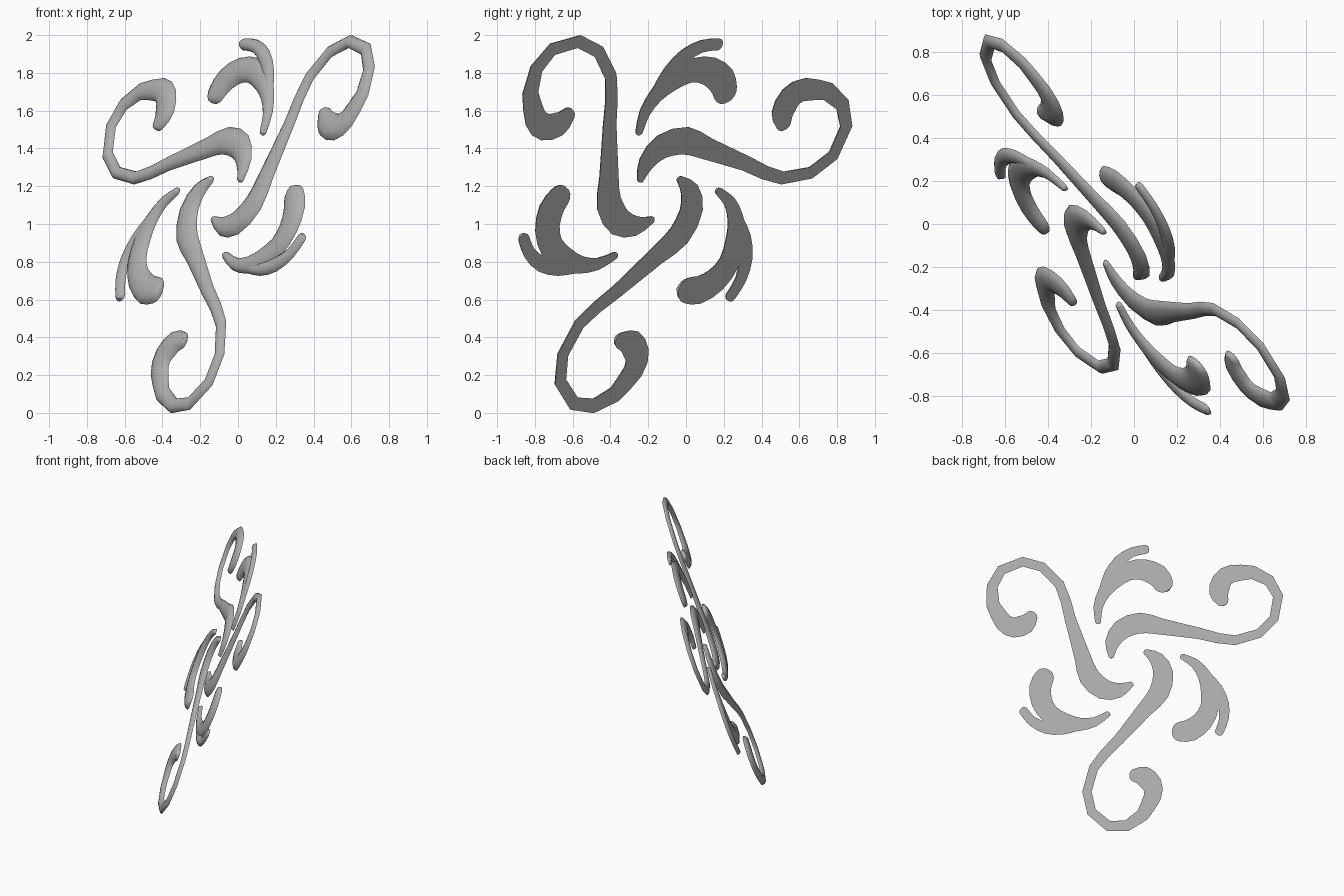
import bpy
import bmesh
import math
from mathutils import Matrix, Vector

cube = bpy.data.objects.get("Cube")
if cube:
    bpy.data.objects.remove(cube, do_unlink=True)

grey = bpy.data.materials.new("plain_grey")
grey.use_nodes = True
colour = (0.42, 0.42, 0.42, 1)
grey.diffuse_color = colour
grey.node_tree.nodes["Principled BSDF"].inputs["Base Color"].default_value = colour

# Tilted plane of the ornament: flat back along +w, rounded face along -w
w = Vector((1.336, 1, -0.606)).normalized()
u = Vector((0, 0, 1)).cross(w).normalized()
v = w.cross(u)
plane = Matrix((u, v, w)).transposed().to_4x4()
plane.translation = (-0.081, -0.149, 1.163)

# Spines in the plane: across, up, half width
ARM_ROOT = [(-.131, .077, .022), (-.115, .172, .055), (-.039, .263, .075),
            (.104, .296, .077), (.261, .251, .06), (.538, .168, .042)]
ARM_LOOP = [(.678, .116, .038), (.805, .085, .036), (.986, .115, .035),
            (1.108, .212, .036), (1.152, .375, .038), (1.095, .499, .042)]
ARM_HOOK = [(.978, .573, .05), (.823, .584, .066), (.741, .539, .075),
            (.713, .454, .074), (.732, .393, .05)]
LEAF = [(-.209, .343, .022), (-.2, .45, .035), (-.15, .55, .048),
        (-.068, .635, .066), (.048, .692, .07), (.164, .688, .078),
        (.26, .635, .083), (.304, .566, .074)]
SPRIG = [(-.152, .578, .03), (-.099, .68, .04), (-.018, .773, .042),
         (.085, .828, .036), (.188, .838, .033)]
SIDES = 6


def smoothed(spine):
    """Add a curved midpoint between each pair of stations."""
    s = [Vector(p) for p in spine]
    s = [2 * s[0] - s[1]] + s + [2 * s[-1] - s[-2]]
    out = []
    for a, b, c, d in zip(s, s[1:], s[2:], s[3:]):
        out += [tuple(b), tuple((9 * (b + c) - a - d) / 16)]
    return out + [spine[-1]]


def round_end(end, before):
    """Extra narrowing stations that round off one end."""
    p, q = Vector(end[:2]), Vector(before[:2])
    d = (p - q).normalized()
    return [(*(p + d * end[2] * out), end[2] * width)
            for out, width in ((0.35, 0.88), (0.65, 0.62), (0.8, 0.25))]


def scroll(name, spine, turn):
    """Loft a half-round section with a flat back along a spine."""
    pts = (round_end(spine[0], spine[1])[::-1] + spine
           + round_end(spine[-1], spine[-2]))
    bm = bmesh.new()
    rings = []
    for i, (x, y, half) in enumerate(pts):
        a = Vector(pts[max(i - 1, 0)][:2])
        b = Vector(pts[min(i + 1, len(pts) - 1)][:2])
        p = Vector((x, y))
        # Average the neighbouring directions so corners keep their width
        d = sum((s.normalized() for s in (p - a, b - p) if s.length),
                Vector((0, 0))).normalized()
        side = Vector((-d.y, d.x))
        height = min(0.02 + 0.2 * half, half * 1.2)
        ring = []
        for k in range(SIDES + 1):
            t = math.pi * k / SIDES
            e = p + side * half * math.cos(t)
            ring.append(bm.verts.new((e.x, e.y, -height * math.sin(t))))
        rings.append(ring)
    n = SIDES + 1
    for r, s in zip(rings, rings[1:]):
        for k in range(n):
            m = (k + 1) % n
            bm.faces.new((r[k], r[m], s[m], s[k]))
    bm.faces.new(rings[0])
    bm.faces.new(rings[-1])
    bmesh.ops.recalc_face_normals(bm, faces=bm.faces)
    mesh = bpy.data.meshes.new(name)
    bm.to_mesh(mesh)
    bm.free()
    mesh.materials.append(grey)
    mesh.shade_smooth()
    mesh.set_sharp_from_angle(angle=math.radians(40))
    obj = bpy.data.objects.new(name, mesh)
    obj.matrix_world = plane @ Matrix.Rotation(turn, 4, 'Z')
    bpy.context.collection.objects.link(obj)


# Three identical groups around the centre; the arm's loop stays angular
arm = smoothed(ARM_ROOT) + ARM_LOOP + smoothed(ARM_HOOK)
for i in range(3):
    turn = math.tau * i / 3
    scroll(f"scroll_arm_{i + 1}", arm, turn)
    scroll(f"leaf_{i + 1}", smoothed(LEAF), turn)
    scroll(f"leaf_sprig_{i + 1}", smoothed(SPRIG), turn)
